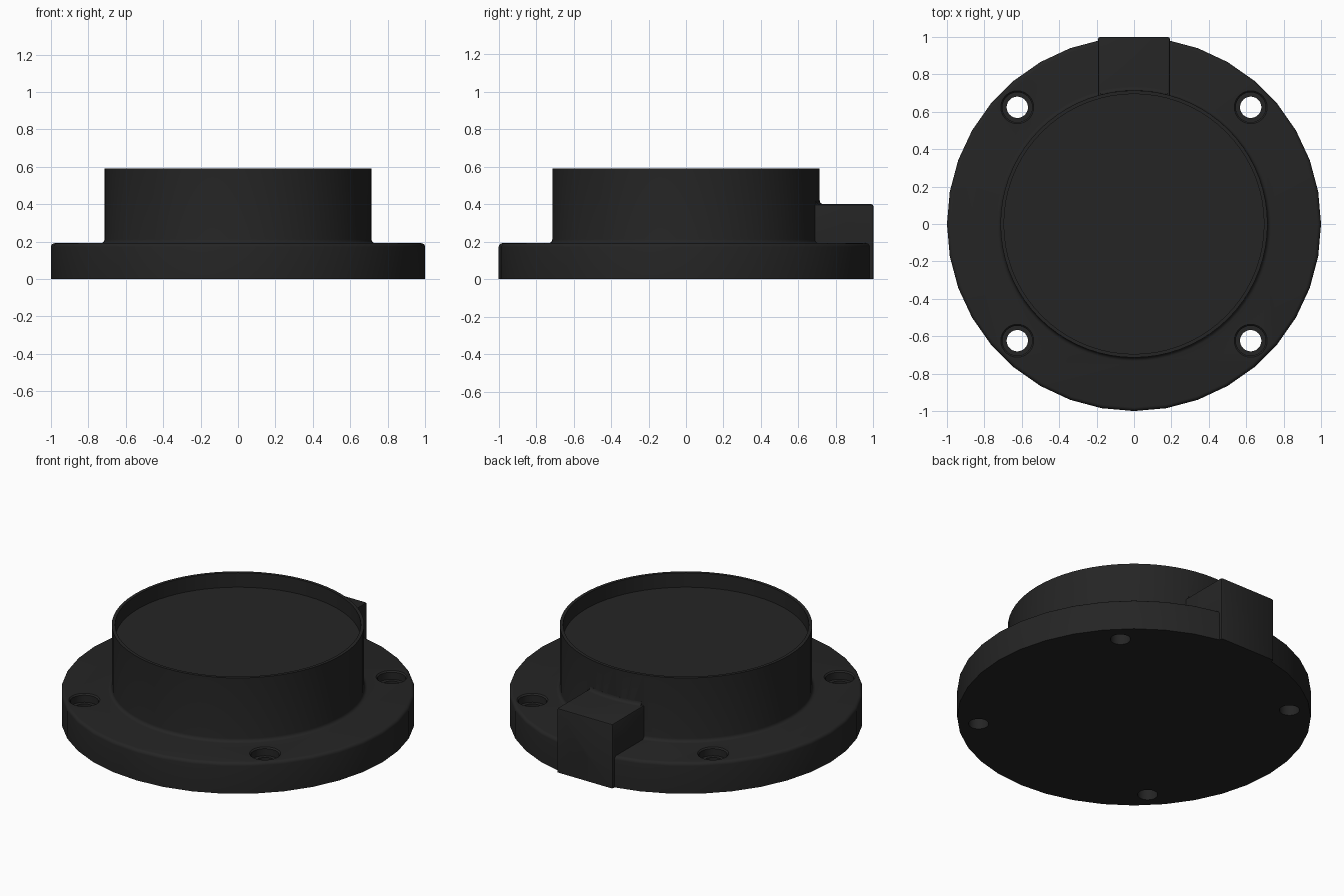
import bpy, bmesh
from math import sin, cos, pi

if "Cube" in bpy.data.objects:
    bpy.data.objects.remove(bpy.data.objects["Cube"])

mat = bpy.data.materials.new("dark_plastic")
mat.diffuse_color = (0.018, 0.018, 0.018, 1)
mat.use_nodes = True
mat.node_tree.nodes["Principled BSDF"].inputs["Base Color"].default_value = mat.diffuse_color


def make_object(name, bm):
    bmesh.ops.recalc_face_normals(bm, faces=bm.faces)
    mesh = bpy.data.meshes.new(name)
    bm.to_mesh(mesh)
    bm.free()
    obj = bpy.data.objects.new(name, mesh)
    bpy.context.collection.objects.link(obj)
    mesh.materials.append(mat)
    return obj


def lathe(name, profile, steps, centre=(0, 0), half=None):
    """Revolve an (r, z) profile; closed at both ends, or a solid wedge when half is given."""
    bm = bmesh.new()
    cx, cy = centre
    start, span = (0, 2 * pi) if half is None else (pi / 2 - half, 2 * half)
    count = steps if half is None else steps + 1
    rings = []
    for i in range(count):
        a = start + span * i / steps
        rings.append([bm.verts.new((cx + r * cos(a), cy + r * sin(a), z)) for r, z in profile])
    for i in range(steps):
        a, b = rings[i], rings[(i + 1) % count]
        for j in range(len(profile) - (half is None)):
            k = (j + 1) % len(profile)
            bm.faces.new((a[j], b[j], b[k], a[k]))
    if half is None:
        for j in (0, -1):
            bm.faces.new([ring[j] for ring in rings])
    else:
        bm.faces.new(rings[0])
        bm.faces.new(rings[-1])
    return make_object(name, bm)


def arc(cx, cz, r, a0, a1, n=4):
    return [(cx + r * cos(a0 + (a1 - a0) * i / n), cz + r * sin(a0 + (a1 - a0) * i / n))
            for i in range(n + 1)]


def combine(target, other, operation):
    mod = target.modifiers.new(operation.lower(), 'BOOLEAN')
    mod.operation = operation
    mod.solver = 'EXACT'
    mod.object = other
    bpy.context.view_layer.objects.active = target
    bpy.ops.object.modifier_apply(modifier=mod.name)
    bpy.data.objects.remove(other)


# Round mounting flange with softened top edge
body = lathe("flanged_housing", [(1, 0)] + arc(0.98, 0.172, 0.02, 0, pi / 2), 36)

# Raised drum: base fillet, wall, thin rim and recessed floor
drum = lathe("drum", [(0.734, 0.1)] + arc(0.734, 0.212, 0.02, 1.5 * pi, pi)
             + [(0.714, 0.59), (0.695, 0.59), (0.695, 0.50)], 72)

# Connector block at the back with softened outer edges
bm = bmesh.new()
bmesh.ops.create_cube(bm, size=1)
for v in bm.verts:
    v.co = (v.co.x * 0.384, 0.825 + v.co.y * 0.35, 0.2 + v.co.z * 0.4)
edges = []
for e in bm.edges:
    mid = (e.verts[0].co + e.verts[1].co) / 2
    if mid.y > 0.7 and mid.z > 0.1:
        edges.append(e)
bmesh.ops.bevel(bm, geom=edges, offset=0.01, segments=2, profile=0.5, affect='EDGES')
block = make_object("connector_block", bm)

# Fillet joining block top to drum wall
fillet = lathe("block_fillet", [(0.70, 0.38), (0.734, 0.38)]
               + arc(0.734, 0.42, 0.02, 1.5 * pi, pi) + [(0.70, 0.42)], 8, half=0.25)

for part in (drum, block, fillet):
    combine(body, part, 'UNION')

# Four counterbored screw holes
for x in (-0.624, 0.624):
    for y in (-0.624, 0.624):
        cutter = lathe("screw_hole_cutter",
                       [(0.057, -0.1), (0.057, 0.14), (0.08, 0.14), (0.08, 0.184),
                        (0.09, 0.194), (0.09, 0.3)], 32, (x, y))
        combine(body, cutter, 'DIFFERENCE')

bpy.ops.object.select_all(action='DESELECT')
body.select_set(True)
bpy.context.view_layer.objects.active = body
bpy.ops.object.shade_smooth_by_angle(angle=0.6)
